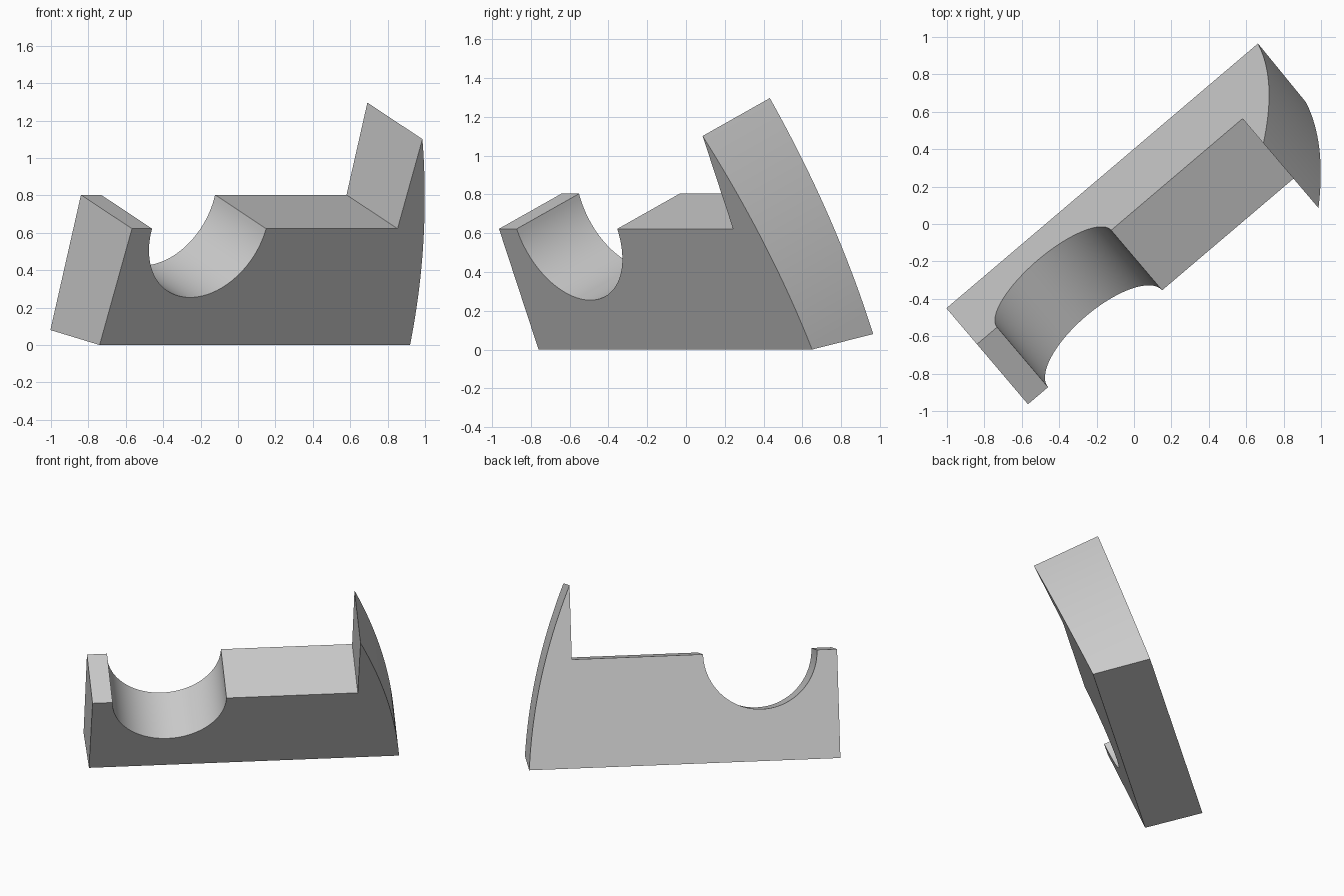
import bpy
import bmesh
from math import cos, sin, pi
from mathutils import Vector

cube = bpy.data.objects.get("Cube")
if cube:
    bpy.data.objects.remove(cube, do_unlink=True)

# Tilted frame: along the block, up its front face, and into its depth
origin = Vector((-0.74, -0.76, 0))
along = Vector((0.762, 0.6474, 0)).normalized()
back = Vector((-along.y, along.x, 0))
tilt = 0.406
up = Vector((0, 0, cos(tilt))) - back * sin(tilt)
deep = back * cos(tilt) + Vector((0, 0, sin(tilt)))

length, top, tip_u, tip_v = 2.178, 0.677, 1.863, 1.198
hole_u, radius, bulge = 0.541, 0.4, 0.05
SEGS = 48

# Front profile: base, bowed end, step, half-round notch, short end
profile = [(0, 0)]
for i in range(SEGS + 1):
    t = i / SEGS
    profile.append((length + (tip_u - length) * t + 4 * bulge * t * (1 - t), tip_v * t))
profile.append((tip_u, top))
for i in range(SEGS + 1):
    a = pi * i / SEGS
    profile.append((hole_u + radius * cos(a), top - radius * sin(a)))
profile.append((0, top))


def place(u, v, d):
    return origin + along * u + up * v + deep * d


def back_point(u, v):
    # The base slopes less than the depth axis, and the back face tapers
    if v == 0:
        v = -0.087
        u = u + 0.008 if u > 0 else u
    return place(u, v, 0.411 + 0.07 * v)


bm = bmesh.new()
front_loop = [bm.verts.new(place(u, v, 0)) for u, v in profile]
back_loop = [bm.verts.new(back_point(u, v)) for u, v in profile]
bm.faces.new(front_loop)
bm.faces.new(back_loop[::-1])
n = len(profile)
for i in range(n):
    j = (i + 1) % n
    bm.faces.new((front_loop[j], front_loop[i], back_loop[i], back_loop[j]))
bmesh.ops.recalc_face_normals(bm, faces=bm.faces)

mesh = bpy.data.meshes.new("notched_block")
bm.to_mesh(mesh)
bm.free()
block = bpy.data.objects.new("notched_block", mesh)
bpy.context.collection.objects.link(block)

# Plain grey
grey = bpy.data.materials.new("light_grey")
grey.use_nodes = True
color = (0.6, 0.6, 0.6, 1)
grey.diffuse_color = color
grey.node_tree.nodes["Principled BSDF"].inputs["Base Color"].default_value = color
mesh.materials.append(grey)

bpy.ops.object.select_all(action="DESELECT")
block.select_set(True)
bpy.context.view_layer.objects.active = block
bpy.ops.object.shade_smooth_by_angle(angle=0.5)
